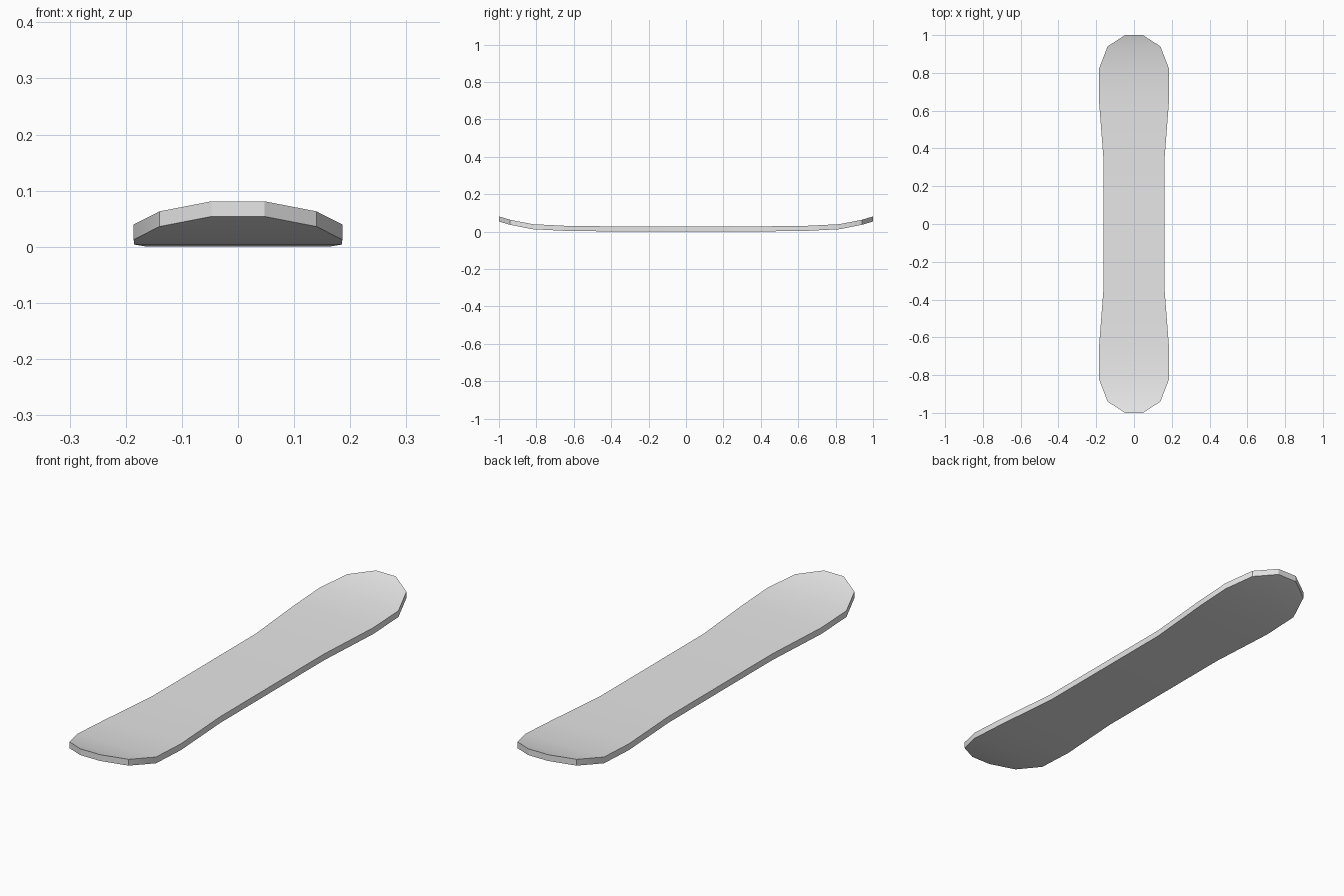
import bpy, bmesh, math

cube = bpy.data.objects.get("Cube")
if cube:
    bpy.data.objects.remove(cube, do_unlink=True)

# One flat colour for the whole board
grey = bpy.data.materials.new("light grey")
grey.use_nodes = True
colour = (0.8, 0.8, 0.8, 1)
grey.diffuse_color = colour
grey.node_tree.nodes["Principled BSDF"].inputs["Base Color"].default_value = colour

# Half of the outline: distance along the board, half width, underside height
HALF = [(0.35, 0.162, 0.0), (0.65, 0.185, 0.004), (0.82, 0.186, 0.0125),
        (0.94, 0.14, 0.036), (1.0, 0.047, 0.054)]
THICKNESS = 0.027
stations = [(-y, w, z) for y, w, z in reversed(HALF)] + HALF

# Board: rectangular cross-sections bridged from tail to nose
bm = bmesh.new()
rings = [[bm.verts.new(p) for p in ((-w, y, z), (w, y, z),
                                    (w, y, z + THICKNESS), (-w, y, z + THICKNESS))]
         for y, w, z in stations]
for a, b in zip(rings, rings[1:]):
    for i in range(4):
        j = (i + 1) % 4
        bm.faces.new((a[i], a[j], b[j], b[i]))
bm.faces.new(rings[0])
bm.faces.new(rings[-1])
bmesh.ops.recalc_face_normals(bm, faces=bm.faces)

mesh = bpy.data.meshes.new("board")
bm.to_mesh(mesh)
bm.free()
mesh.materials.append(grey)
board = bpy.data.objects.new("board", mesh)
bpy.context.collection.objects.link(board)

# Smooth deck and base with crisp rim corners
bpy.context.view_layer.objects.active = board
board.select_set(True)
bpy.ops.object.shade_smooth_by_angle(angle=math.radians(30))
